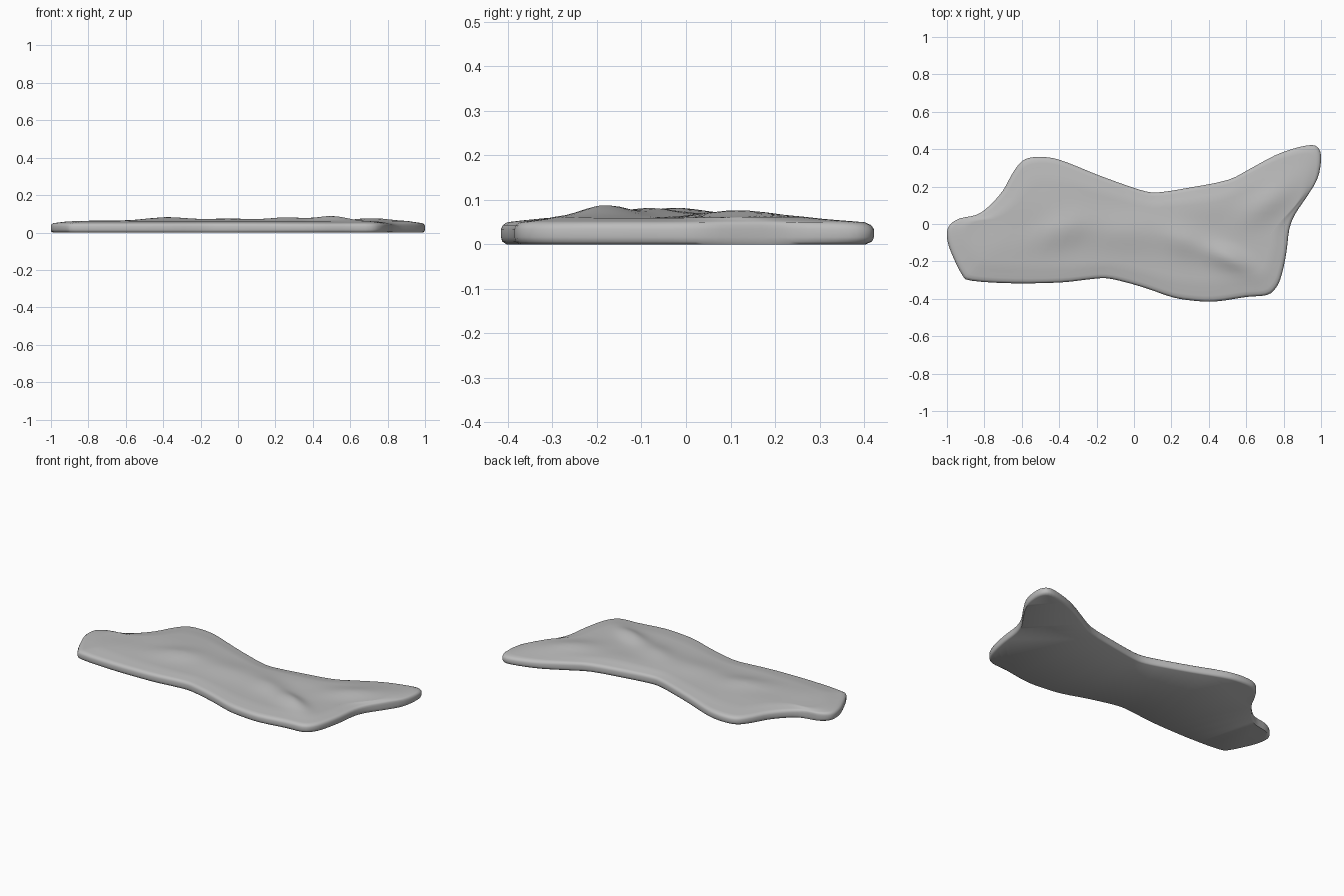
import bpy, bmesh, math
from mathutils import Vector

if "Cube" in bpy.data.objects:
    bpy.data.objects.remove(bpy.data.objects["Cube"])

# Outline of the slab seen from above, clockwise from the left tip
OUTLINE = [(-1, -.04), (-.98, 0), (-.93, .03), (-.84, .05), (-.77, .10), (-.70, .18),
           (-.65, .27), (-.60, .335), (-.54, .357), (-.45, .355), (-.36, .33), (-.2, .265),
           (-.05, .21), (.06, .175), (.14, .17), (.3, .195), (.5, .235), (.62, .295),
           (.75, .365), (.86, .405), (.95, .422), (.99, .40), (1, .34), (.98, .24),
           (.92, .14), (.86, .05), (.83, -.03), (.815, -.15), (.79, -.27), (.76, -.34),
           (.71, -.38), (.6, -.39), (.43, -.415), (.3, -.408), (.2, -.39), (.07, -.345),
           (-.05, -.31), (-.15, -.29), (-.25, -.297), (-.4, -.313), (-.65, -.317),
           (-.87, -.303), (-.92, -.27), (-.97, -.17), (-.995, -.1)]

# Soft lumps of the top: x, y, length, width, tilt in degrees, height
LUMPS = [(-.40, -.04, .16, .08, 25, .017), (-.05, -.04, .28, .10, -3, .015),
         (.27, -.09, .12, .08, -25, .018), (.50, -.18, .13, .055, -25, .029),
         (.72, .12, .16, .07, 35, .017), (-.45, .10, .25, .13, 10, .008),
         (-.72, -.12, .15, .10, 20, .005), (.35, .08, .25, .08, 5, .006)]


def smooth_loop(pts, steps):
    """Closed Catmull-Rom curve through the points."""
    out, n = [], len(pts)
    p = [Vector(q) for q in pts]
    for i in range(n):
        a, b, c, d = p[i - 1], p[i], p[(i + 1) % n], p[(i + 2) % n]
        for k in range(steps):
            t = k / steps
            out.append(.5 * (2 * b + (c - a) * t + (2 * a - 5 * b + 4 * c - d) * t * t
                             + (3 * b - a - 3 * c + d) * t ** 3))
    return out


def spine(p):
    return Vector((.7 * p.x, -.05 - .05 * p.x))


def lump_height(x, y):
    h = 0
    for cx, cy, length, width, tilt, high in LUMPS:
        a = math.radians(tilt)
        u = (x - cx) * math.cos(a) + (y - cy) * math.sin(a)
        v = (y - cy) * math.cos(a) - (x - cx) * math.sin(a)
        h += high * math.exp(-(u / length) ** 2 - (v / width) ** 2)
    return h


edge = smooth_loop(OUTLINE, 3)
bm = bmesh.new()


def ring(inset, z):
    """Outline pulled in towards the spine; z is a number or a function of x, y."""
    verts = []
    for p in edge:
        c = spine(p)
        q = p + (c - p) * min(inset / (c - p).length, 1) if inset < 0 else p.lerp(c, inset)
        verts.append(bm.verts.new((q.x, q.y, z(q.x, q.y, inset) if callable(z) else z)))
    return verts


def top(x, y, t):
    fade = min(1, t / .3)
    return .047 + .012 * fade ** .8 + fade * lump_height(x, y)


# Rounded side wall, then the lumpy top in rings towards the spine
rings = [ring(.035, 0), ring(.008, .006), ring(0, .016), ring(0, .034), ring(.012, .043)]
rings += [ring(t, top) for t in (.04, .09, .15, .22, .3, .38, .46, .54, .62, .7, .78, .86, .93, .98)]
for lo, hi in zip(rings, rings[1:]):
    for i in range(len(edge)):
        j = (i + 1) % len(edge)
        bm.faces.new((lo[i], lo[j], hi[j], hi[i]))

# Flat underside and the closing strip along the spine
caps = [bm.faces.new(rings[0]), bm.faces.new(rings[-1])]
bmesh.ops.triangulate(bm, faces=caps)
bmesh.ops.recalc_face_normals(bm, faces=bm.faces)

mesh = bpy.data.meshes.new("stone_slab")
bm.to_mesh(mesh)
bm.free()
slab = bpy.data.objects.new("stone_slab", mesh)
bpy.context.collection.objects.link(slab)

grey = bpy.data.materials.new("plain grey")
grey.diffuse_color = (.5, .5, .5, 1)
grey.use_nodes = True
grey.node_tree.nodes["Principled BSDF"].inputs["Base Color"].default_value = grey.diffuse_color
mesh.materials.append(grey)

bpy.context.view_layer.objects.active = slab
slab.select_set(True)
bpy.ops.object.shade_smooth_by_angle(angle=math.radians(50))
